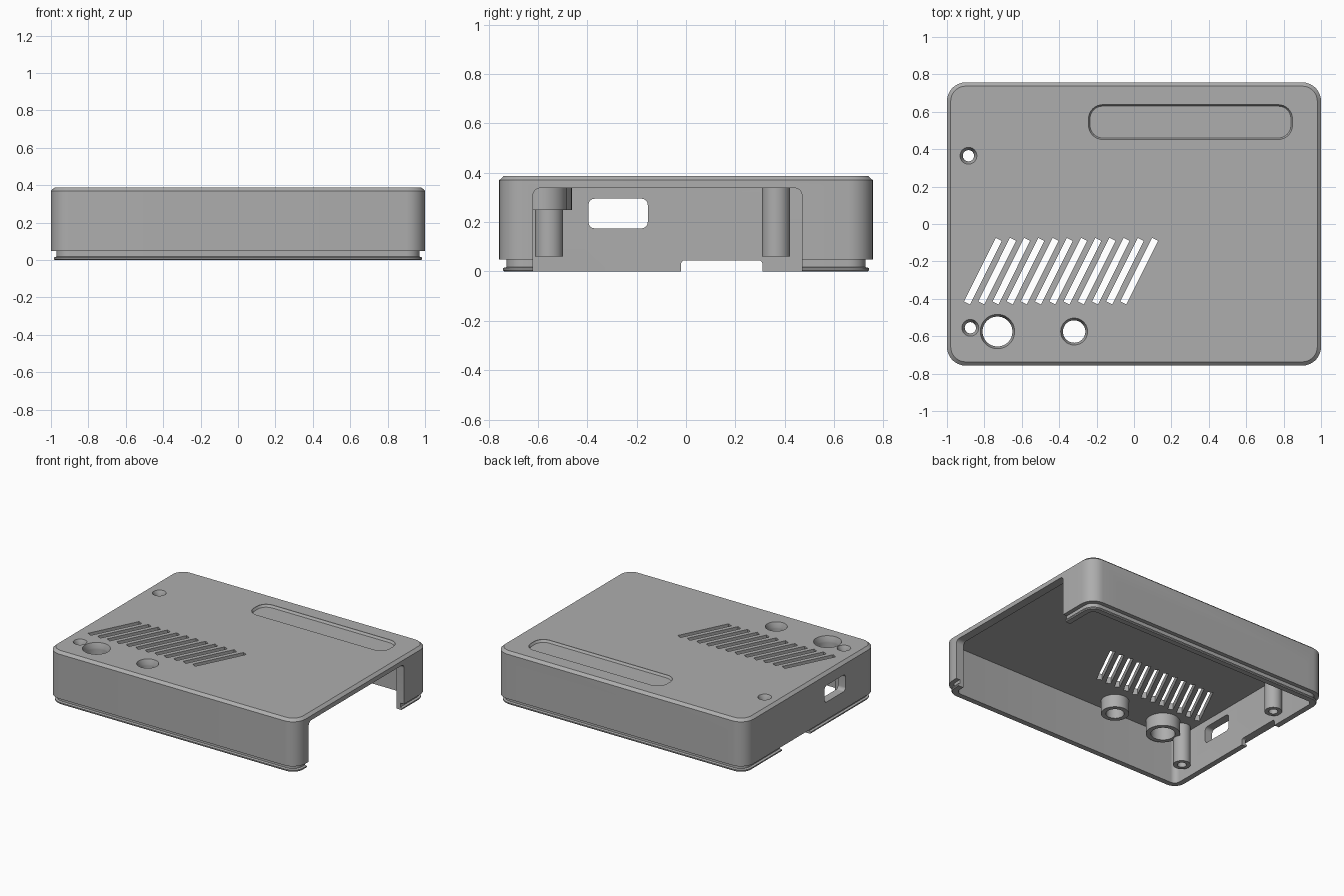
import bpy, bmesh
from math import sin, cos, pi, radians
from mathutils import Matrix

cube = bpy.data.objects.get("Cube")
if cube:
    bpy.data.objects.remove(cube, do_unlink=True)

grey = bpy.data.materials.new("plain grey")
grey.use_nodes = True
grey.diffuse_color = (0.42, 0.42, 0.42, 1)
grey.node_tree.nodes["Principled BSDF"].inputs["Base Color"].default_value = (0.42, 0.42, 0.42, 1)

W, D, H = 1.0, 0.757, 0.388      # half width, half depth, height
WALL, CEIL = 0.06, 0.343


def rounded(hx, hy, r, n=8):
    """Outline of a rounded rectangle around the origin."""
    pts = []
    for i, (sx, sy) in enumerate([(1, 1), (-1, 1), (-1, -1), (1, -1)]):
        for k in range(n + 1):
            a = (i + k / n) * pi / 2
            pts.append((sx * (hx - r) + r * cos(a), sy * (hy - r) + r * sin(a)))
    return pts


def circle(r, n=48):
    return [(r * cos(2 * pi * k / n), r * sin(2 * pi * k / n)) for k in range(n)]


def loft(name, rings, matrix=Matrix(), loop=False):
    """Skin a stack of (outline, height) rings; cap the ends or join them."""
    bm = bmesh.new()
    vs = [[bm.verts.new((x, y, z)) for x, y in pts] for pts, z in rings]
    n = len(vs[0])
    pairs = list(zip(vs, vs[1:]))
    if loop:
        pairs.append((vs[-1], vs[0]))
    else:
        bm.faces.new(vs[0])
        bm.faces.new(vs[-1])
    for a, b in pairs:
        for k in range(n):
            j = (k + 1) % n
            bm.faces.new((a[k], a[j], b[j], b[k]))
    bmesh.ops.recalc_face_normals(bm, faces=bm.faces)
    bm.transform(matrix)
    mesh = bpy.data.meshes.new(name)
    bm.to_mesh(mesh)
    bm.free()
    mesh.materials.append(grey)
    ob = bpy.data.objects.new(name, mesh)
    bpy.context.collection.objects.link(ob)
    return ob


def smooth(ob):
    bpy.ops.object.select_all(action="DESELECT")
    ob.select_set(True)
    bpy.context.view_layer.objects.active = ob
    bpy.ops.object.shade_smooth_by_angle(angle=radians(30))


def inset(d, z):
    return rounded(W - d, D - d, max(0.1 - d, 0.04)), z


# Shell: chamfered top, straight wall, stepped snap lip, then the cavity
shell = loft("case_lid", [inset(0.02, H), inset(0, H - 0.018), inset(0, 0.048),
                          inset(0.03, 0.048), inset(0.03, 0.018), inset(0.015, 0.014),
                          inset(0.015, 0.006), inset(0.021, 0), inset(WALL, 0), inset(WALL, CEIL)])

at = Matrix.Translation
side_on = Matrix(((0, 0, 1, 0), (1, 0, 0, 0), (0, 1, 0, 0), (0, 0, 0, 1)))
back_on = Matrix(((1, 0, 0, 0), (0, 0, 1, 0), (0, 1, 0, 0), (0, 0, 0, 1)))
cutters = []


def cut_wall(plane, where, lo, hi, bottom, top, r):
    """Rounded opening through a wall standing at the given distance."""
    outline = rounded((hi - lo) / 2, (top - bottom) / 2, r)
    a, b = (lo + hi) / 2, (bottom + top) / 2
    outline = [(u + a, v + b) for u, v in outline]
    cutters.append(loft("wall_cutter", [(outline, where - 0.1), (outline, where + 0.1)], plane))


cut_wall(side_on, W, -0.62, 0.47, -0.2, 0.338, 0.03)       # side opening
cut_wall(back_on, D, -0.845, 0.77, -0.2, 0.25, 0.03)       # back opening
cut_wall(side_on, -W, -0.395, -0.155, 0.175, 0.295, 0.025)  # window
cut_wall(side_on, -W, -0.02, 0.31, -0.2, 0.045, 0.015)     # bottom notch

# Shallow label recess in the top
cutters.append(loft("recess_cutter", [(rounded(0.545, 0.093, 0.075), H + 0.02),
                                      (rounded(0.545, 0.093, 0.075), H - 0.005),
                                      (rounded(0.537, 0.085, 0.067), H - 0.018)],
                    at((0.302, 0.545, 0))))

# Row of slanted vents
for i in range(12):
    m = at((-0.808 + i * 0.076, -0.252, 0)) @ Matrix.Rotation(radians(63.5), 4, "Z")
    slot = [(-0.19, -0.018), (0.19, -0.018), (0.19, 0.018), (-0.19, 0.018)]
    cutters.append(loft("vent_cutter", [(slot, 0.3), (slot, 0.45)], m))

# Screw posts and button collars: name, x, y, outer, bore, mouth, bottom
tubes = [("front_screw_post", -0.875, -0.555, 0.057, 0.03, 0.045, 0.06),
         ("back_screw_post", -0.885, 0.365, 0.057, 0.03, 0.045, 0.06),
         ("large_button_collar", -0.73, -0.575, 0.112, 0.08, 0.092, 0.25),
         ("small_button_collar", -0.32, -0.575, 0.092, 0.06, 0.072, 0.25)]
for name, x, y, outer, bore, mouth, low in tubes:
    m = at((x, y, 0))
    smooth(loft(name, [(circle(outer), CEIL + 0.003), (circle(outer), low),
                       (circle(bore), low), (circle(bore), CEIL + 0.003)], m, loop=True))
    cutters.append(loft("hole_cutter", [(circle(bore), 0.3), (circle(bore), 0.355),
                                        (circle(mouth), H), (circle(mouth), H + 0.05)], m))

# Cut every opening out of the shell
bpy.ops.object.select_all(action="DESELECT")
for c in cutters:
    c.select_set(True)
bpy.context.view_layer.objects.active = cutters[0]
bpy.ops.object.join()
cutter = cutters[0]
cutter.hide_render = True
mod = shell.modifiers.new("openings", "BOOLEAN")
mod.operation = "DIFFERENCE"
mod.solver = "EXACT"
mod.object = cutter
bpy.context.view_layer.objects.active = shell
bpy.ops.object.modifier_apply(modifier="openings")
bpy.data.objects.remove(cutter, do_unlink=True)
smooth(shell)
